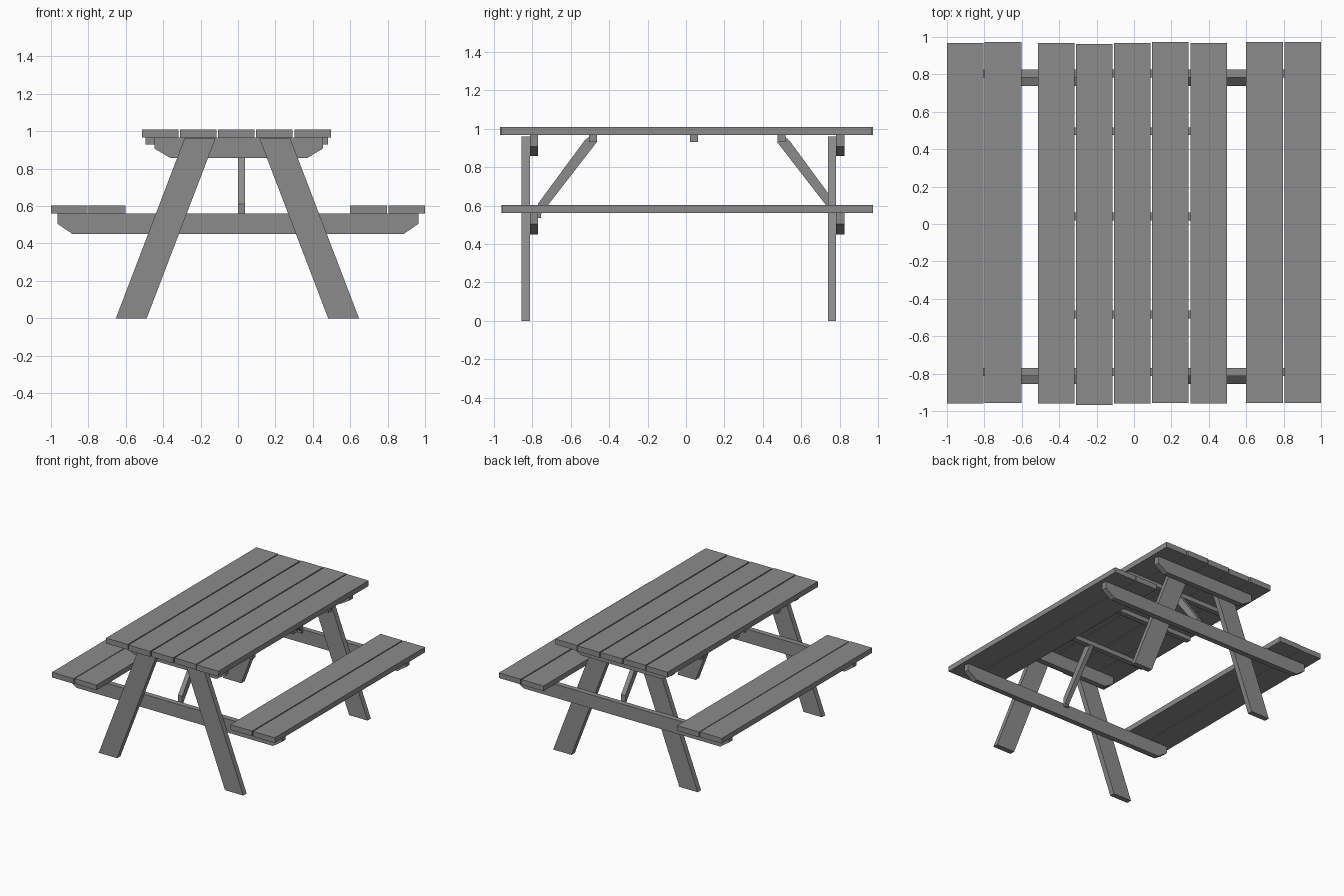
import bpy
import bmesh
from mathutils import Vector

cube = bpy.data.objects.get("Cube")
if cube:
    bpy.data.objects.remove(cube, do_unlink=True)

wood = bpy.data.materials.new("grey_wood")
wood.use_nodes = True
grey = (0.26, 0.26, 0.26, 1)
wood.diffuse_color = grey
wood.node_tree.nodes["Principled BSDF"].inputs["Base Color"].default_value = grey


def prism(name, profile, axis, start, depth):
    """Extrude a flat outline along x (outline in y, z) or y (outline in x, z)."""
    bm = bmesh.new()
    if axis == "x":
        verts = [bm.verts.new((start, a, b)) for a, b in profile]
        step = Vector((depth, 0, 0))
    else:
        verts = [bm.verts.new((a, start, b)) for a, b in profile]
        step = Vector((0, depth, 0))
    face = bm.faces.new(verts)
    out = bmesh.ops.extrude_face_region(bm, geom=[face])
    moved = [g for g in out["geom"] if isinstance(g, bmesh.types.BMVert)]
    bmesh.ops.translate(bm, verts=moved, vec=step)
    bmesh.ops.recalc_face_normals(bm, faces=bm.faces)
    mesh = bpy.data.meshes.new(name)
    bm.to_mesh(mesh)
    bm.free()
    mesh.materials.append(wood)
    obj = bpy.data.objects.new(name, mesh)
    bpy.context.collection.objects.link(obj)
    return obj


def board(name, x0, x1, y0, y1, z0, z1):
    return prism(name, [(x0, z0), (x1, z0), (x1, z1), (x0, z1)], "y", y0, y1 - y0)


def chamfered_beam(name, centre, half, half_low, z_low, z_mid, z_top, y):
    right = [(half_low, z_low), (half, z_mid), (half, z_top)]
    left = [(-x, z) for x, z in reversed(right)]
    return prism(name, [(x + centre, z) for x, z in right + left], "y", y, 0.043)


# Table top planks, slightly staggered lengthwise
for i, shift in enumerate((0, -0.006, 0, 0.005, 0)):
    x = -0.513 + i * 0.2035
    board(f"top_plank_{i + 1}", x, x + 0.195, -0.961 + shift, 0.969 + shift, 0.966, 1.01)

# Bench planks
for name, x, shift in (("right_outer", -1, 0), ("right_inner", -0.798, 0.005),
                       ("left_inner", 0.6, 0.005), ("left_outer", 0.804, 0.005)):
    board(f"bench_plank_{name}", x, x + 0.196, -0.961 + shift, 0.969 + shift, 0.56, 0.602)

# End frames: splayed legs, seat beam and top support
for end, y in (("front", -0.856), ("back", 0.739)):
    for side, s in (("left", 1), ("right", -1)):
        outline = [(0.485, 0), (0.65, 0), (0.283, 0.96), (0.118, 0.96)]
        prism(f"{end}_{side}_leg", [(s * a - 0.003, b) for a, b in outline], "y", y, 0.043)
    chamfered_beam(f"{end}_seat_beam", 0, 0.965, 0.885, 0.45, 0.505, 0.56, y + 0.043)
    chamfered_beam(f"{end}_top_support", 0.004, 0.451, 0.368, 0.858, 0.908, 0.966, y + 0.043)

# Battens under the top
for name, y in (("front", -0.505), ("middle", 0.02), ("back", 0.475)):
    board(f"{name}_batten", -0.495, 0.482, y, y + 0.042, 0.93, 0.966)

# Diagonal braces from seat beam to batten
brace = [(-0.77, 0.535), (-0.755, 0.535), (-0.755, 0.555), (-0.463, 0.932),
         (-0.505, 0.932), (-0.505, 0.957), (-0.527, 0.94), (-0.77, 0.61)]
prism("front_brace", brace, "x", 0, 0.037)
prism("back_brace", [(0.01 - y, z) for y, z in brace], "x", 0, 0.037)
